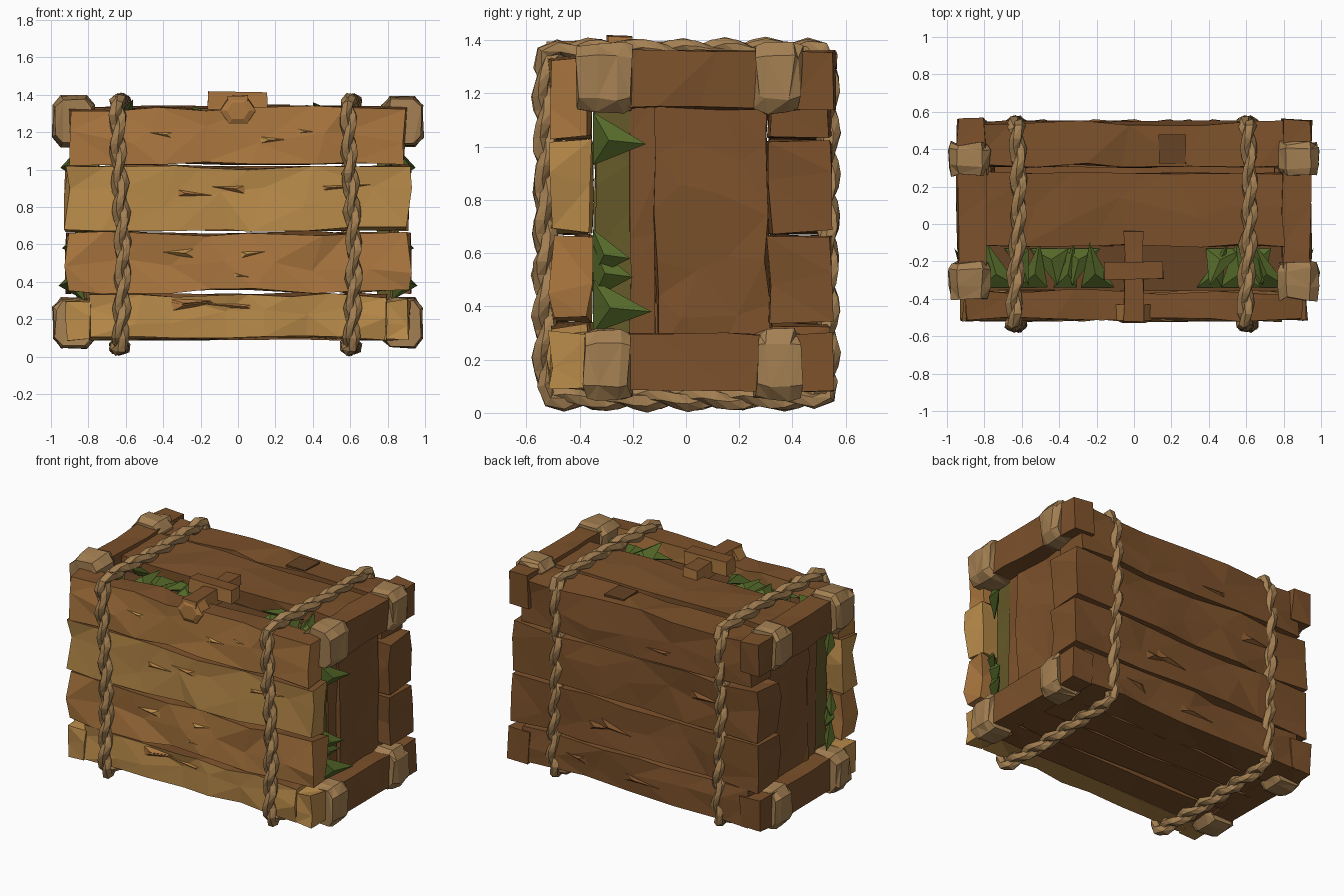
import bpy, bmesh, math, random
from mathutils import Vector

if "Cube" in bpy.data.objects:
    bpy.data.objects.remove(bpy.data.objects["Cube"])

random.seed(7)


def material(name, r, g, b):
    m = bpy.data.materials.new(name)
    m.diffuse_color = (r, g, b, 1)
    m.use_nodes = True
    m.node_tree.nodes["Principled BSDF"].inputs["Base Color"].default_value = m.diffuse_color
    return m


GOLD = material("golden_wood", 0.49, 0.26, 0.068)
ORANGE = material("orange_wood", 0.41, 0.185, 0.05)
BROWN = material("brown_wood", 0.20, 0.082, 0.024)
DARK = material("dark_wood", 0.13, 0.055, 0.018)
TAN = material("rope_tan", 0.37, 0.215, 0.085)
GREEN = material("leaf_green", 0.09, 0.14, 0.022)
OLIVE = material("dry_leaf", 0.13, 0.10, 0.022)


def finish(name, bm, mat, top=None):
    bmesh.ops.triangulate(bm, faces=bm.faces[:])
    bmesh.ops.recalc_face_normals(bm, faces=bm.faces[:])
    if top:
        for f in bm.faces:
            f.material_index = int(f.normal.z > 0.7)
    me = bpy.data.meshes.new(name)
    bm.to_mesh(me)
    bm.free()
    me.materials.append(mat)
    if top:
        me.materials.append(top)
    ob = bpy.data.objects.new(name, me)
    bpy.context.collection.objects.link(ob)
    return ob


# Rough-hewn board: a box cut into segments, its surface points pushed inward
def plank(name, x, y, z, mat, cuts=(0, 0, 0), jit=0.02, top=None):
    lo, hi = Vector((x[0], y[0], z[0])), Vector((x[1], y[1], z[1]))
    mid, size = (lo + hi) / 2, hi - lo
    bm = bmesh.new()
    bmesh.ops.create_cube(bm, size=1)
    for ax in range(3):
        if cuts[ax]:
            edges = [e for e in bm.edges
                     if abs(e.verts[0].co[ax] - e.verts[1].co[ax]) > 0.5 / (cuts[ax] + 1)]
            bmesh.ops.subdivide_edges(bm, edges=edges, cuts=cuts[ax], use_grid_fill=True)
    for v in bm.verts:
        for ax in range(3):
            u = v.co[ax]
            if abs(u) > 0.49:
                d = -math.copysign(random.random() * jit, u)
            else:
                d = random.uniform(-0.35, 0.35) * size[ax] / (cuts[ax] + 1)
            v.co[ax] = mid[ax] + u * size[ax] + d
    return finish(name, bm, mat, top)


# Skin a list of point rings into a closed or capped tube
def skin(bm, rings, closed):
    vs = [[bm.verts.new(p) for p in r] for r in rings]
    n, k = len(vs), len(vs[0])
    for i in range(n if closed else n - 1):
        a, b = vs[i], vs[(i + 1) % n]
        for j in range(k):
            bm.faces.new((a[j], a[(j + 1) % k], b[(j + 1) % k], b[j]))
    if not closed:
        bm.faces.new(vs[0])
        bm.faces.new(vs[-1])


# Front and back boards
levels = [(0.085, 0.345), (0.335, 0.675), (0.665, 1.03), (1.02, 1.345)]
for i, (z, mat) in enumerate(zip(levels, (GOLD, ORANGE, GOLD, ORANGE))):
    w = (0.80, 0.93, 0.93, 0.91)[i]
    plank(f"front_plank_{i + 1}", (-w, w), (-0.525, -0.345), z, mat, (6, 0, 1), 0.032, BROWN)
    w = 0.87 if i in (0, 3) else 0.93
    plank(f"back_plank_{i + 1}", (-w, w), (0.30, 0.555), z, BROWN, (5, 0, 1), 0.028)

# Lid and floor boards, with a recessed board under the leafy gap
plank("lid_plank", (-0.85, 0.85), (-0.125, 0.285), (1.22, 1.345), BROWN, (5, 1, 0))
plank("lid_patch", (0.13, 0.28), (0.32, 0.48), (1.31, 1.35), DARK, jit=0.005)
plank("lid_underlay", (-0.80, 0.80), (-0.36, -0.11), (1.15, 1.24), DARK, (4, 0, 0), 0.01)
for i, y in enumerate([(-0.36, -0.13), (-0.14, 0.1), (0.09, 0.32)]):
    plank(f"floor_plank_{i + 1}", (-0.85, 0.85), y, (0.085, 0.21), BROWN, (5, 0, 0))

# End walls, cross beams and bindings, mirrored left and right
for side, s in (("left", -1), ("right", 1)):
    def span(a, b):
        return tuple(sorted((s * a, s * b)))

    plank(f"{side}_panel_front", span(0.74, 0.83), (-0.22, -0.11), (0.2, 1.2), BROWN, (0, 0, 3), 0.015)
    plank(f"{side}_panel_back", span(0.74, 0.85), (-0.13, 0.32), (0.2, 1.2), BROWN, (0, 2, 4), 0.03)
    for level, zc in (("bottom", 0.19), ("top", 1.25)):
        plank(f"{side}_{level}_beam", span(0.785, 0.955), (-0.36, 0.57), (zc - 0.115, zc + 0.115),
              BROWN, (0, 3, 0))
    plank(f"{side}_bottom_beam_cap", span(0.78, 0.925), (-0.52, -0.34), (0.08, 0.31), GOLD, (0, 0, 1), 0.02)
    # Faceted binding with a rounded-box section around each beam
    for level, zc in (("bottom", 0.18), ("top", 1.26)):
        for end, yc in (("front", -0.29), ("back", 0.35)):
            front_top = level == "top" and end == "front"
            bm = bmesh.new()
            rings = []
            for dy, f in ((-0.11 if front_top else -0.085, 0.9), (-0.045, 1.0), (0.045, 1.02), (0.08, 0.9)):
                ring = []
                for j in range(8):
                    a = math.tau * (j + 0.5) / 8
                    c, q = (math.copysign(abs(t) ** 0.55, t) for t in (math.cos(a), math.sin(a)))
                    r = f * random.uniform(0.94, 1.06)
                    ring.append((s * 0.878 + 0.113 * r * c, yc + dy + random.uniform(-0.015, 0.015),
                                 zc + 0.138 * r * q))
                rings.append(ring)
            skin(bm, rings, False)
            finish(f"{side}_{level}_{end}_binding", bm, TAN)


# Rounded rectangle followed by the ropes
def loop_path(n, hy=0.53, z0=0.055, z1=1.36, r=0.05):
    pts = []
    for cy, cz, a0 in ((hy - r, z1 - r, 0), (-hy + r, z1 - r, 90),
                       (-hy + r, z0 + r, 180), (hy - r, z0 + r, 270)):
        for k in range(4):
            a = math.radians(a0 + 30 * k)
            pts.append(Vector((0, cy + r * math.cos(a), cz + r * math.sin(a))))
    segs = [(p, pts[(i + 1) % len(pts)]) for i, p in enumerate(pts)]
    total = sum((b - a).length for a, b in segs)
    out = []
    for i in range(n):
        d = total * i / n
        for a, b in segs:
            length = (b - a).length
            if d <= length:
                out.append(a.lerp(b, d / length))
                break
            d -= length
    return out


# Two chunky twisted strands per rope
N, TURNS = 90, 14
for side, x in (("left", -0.63), ("right", 0.605)):
    path = loop_path(N)
    bm = bmesh.new()
    for strand in range(2):
        rings = []
        for i, p in enumerate(path):
            t = (path[(i + 1) % N] - path[i - 1]).normalized()
            u, v = Vector((1, 0, 0)), t.cross(Vector((1, 0, 0)))
            a = math.tau * TURNS * i / N + math.pi * strand
            c = p + Vector((x + 0.014 * math.sin(math.tau * 3 * i / N), 0, 0))
            c += 0.019 * (u * math.cos(a) + v * math.sin(a))
            r = 0.031 * random.uniform(0.85, 1.15)
            rings.append([c + r * (u * math.cos(a + math.tau * j / 5) +
                                   v * math.sin(a + math.tau * j / 5)) for j in range(5)])
        skin(bm, rings, True)
    finish(f"{side}_rope", bm, TAN)

# Latch: a toggle bar across a strap with a peg on the front
plank("latch_bar", (-0.165, 0.16), (-0.30, -0.20), (1.32, 1.42), ORANGE, jit=0.008, top=BROWN)
plank("latch_strap", (-0.06, 0.055), (-0.53, -0.03), (1.29, 1.40), ORANGE, (0, 3, 0), 0.012, BROWN)
bm = bmesh.new()
skin(bm, [[(0.10 * f * math.cos(math.tau * j / 6), y, 1.315 + 0.085 * f * math.sin(math.tau * j / 6))
           for j in range(6)] for y, f in ((-0.43, 1), (-0.515, 0.95), (-0.53, 0.6))], False)
finish("latch_peg", bm, ORANGE, BROWN)


# Folded pointed leaves: two base corners, a tip and a raised ridge
def leaf(bm, a, b, tip, lift):
    a, b, tip, lift = map(Vector, (a, b, tip, lift))
    m = (a + b) / 2 * 0.7 + tip * 0.3
    va, vb, vt, vu, vd = [bm.verts.new(p) for p in (a, b, tip, m + lift, m - lift * 0.6)]
    for tri in ((va, vu, vt), (vu, vb, vt), (vd, va, vt), (vb, vd, vt), (va, vb, vu), (vb, va, vd)):
        bm.faces.new(tri)


bm = bmesh.new()
for x0, x1 in ((-0.76, -0.15), (0.36, 0.78)):
    n = round((x1 - x0) / 0.085)
    for i in range(n):
        x = x0 + (x1 - x0) * (i + 0.5) / n
        y0, y1 = ((-0.34, -0.10), (-0.13, -0.33))[i % 2]
        w = random.uniform(0.06, 0.11)
        leaf(bm, (x - w, y0, 1.25), (x + w, y0, 1.27),
             (x + random.uniform(-0.12, 0.12), y1, random.uniform(1.28, 1.38)), (0, 0, 0.045))
finish("lid_leaves", bm, GREEN)

for side, s in (("left", -1), ("right", 1)):
    bm = bmesh.new()
    for z, h, ty, tx in ((1.03, 0.10, -0.15, 0.95), (0.60, 0.09, -0.21, 0.94), (0.53, 0.10, -0.2, 0.90),
                         (0.40, 0.10, -0.13, 0.96)):
        leaf(bm, (s * 0.82, -0.35, z - h), (s * 0.84, -0.35, z + h),
             (s * tx, ty, z - 0.02), (s * 0.05, 0, 0))
    finish(f"{side}_leaves", bm, GREEN)
    plank(f"{side}_leaf_mat", tuple(sorted((s * 0.74, s * 0.82))), (-0.35, -0.2),
          (0.3, 1.14), OLIVE, (0, 0, 4), 0.015)

# Splinters and chips on the front and back boards
for i in range(18):
    front = i < 12
    x, z = random.uniform(-0.45, 0.45), levels[i % 4][0] + random.uniform(0.05, 0.25)
    y, w = (-0.497, -1) if front else (0.535, 1)
    bm = bmesh.new()
    leaf(bm, (x, y, z - 0.03), (x, y, z + 0.03),
         (x + random.choice((-1, 1)) * random.uniform(0.15, 0.35), y + w * 0.005, z + random.uniform(-0.04, 0.04)),
         (0, w * 0.024, 0))
    finish(f"{'front' if front else 'back'}_splinter_{i + 1}", bm, (ORANGE, GOLD)[i % 2] if front else BROWN)
